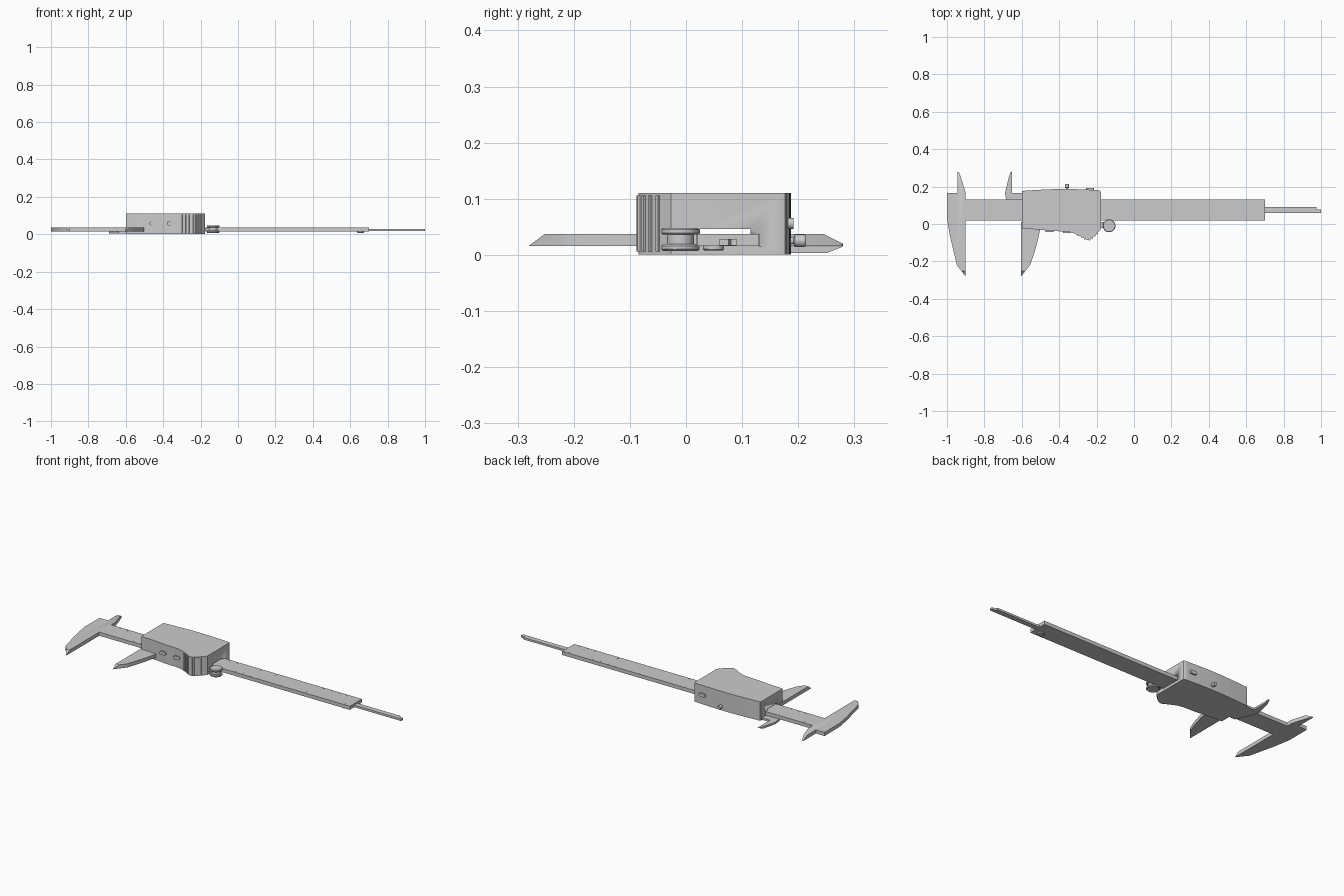
import bpy, bmesh, math
from mathutils import Vector

if "Cube" in bpy.data.objects:
    bpy.data.objects.remove(bpy.data.objects["Cube"], do_unlink=True)

GREY = (0.6, 0.6, 0.6, 1)
steel = bpy.data.materials.new("light_grey")
steel.use_nodes = True
steel.diffuse_color = GREY
steel.node_tree.nodes["Principled BSDF"].inputs["Base Color"].default_value = GREY


def finish(name, bm, smooth=True):
    bmesh.ops.recalc_face_normals(bm, faces=bm.faces)
    mesh = bpy.data.meshes.new(name)
    bm.to_mesh(mesh)
    bm.free()
    obj = bpy.data.objects.new(name, mesh)
    bpy.context.collection.objects.link(obj)
    mesh.materials.append(steel)
    if smooth:
        bpy.ops.object.select_all(action='DESELECT')
        obj.select_set(True)
        bpy.context.view_layer.objects.active = obj
        bpy.ops.object.shade_smooth_by_angle(angle=math.radians(30))
    return obj


def prism(name, outline, z0, z1, cuts=()):
    """Extrude an outline; each cut (point, outward normal) planes a bevel off it."""
    bm = bmesh.new()
    face = bm.faces.new([bm.verts.new((x, y, z0)) for x, y in outline])
    top = bmesh.ops.extrude_face_region(bm, geom=[face])
    bmesh.ops.translate(bm, vec=(0, 0, z1 - z0),
                        verts=[v for v in top["geom"] if isinstance(v, bmesh.types.BMVert)])
    for point, normal in cuts:
        cut = bmesh.ops.bisect_plane(bm, geom=bm.verts[:] + bm.edges[:] + bm.faces[:],
                                     plane_co=point, plane_no=normal, clear_outer=True)
        edges = [e for e in cut["geom_cut"] if isinstance(e, bmesh.types.BMEdge)]
        bmesh.ops.holes_fill(bm, edges=edges)
    return finish(name, bm)


def box(name, x0, x1, y0, y1, z0, z1):
    return prism(name, [(x0, y0), (x1, y0), (x1, y1), (x0, y1)], z0, z1)


def lathe(name, profile, centre, axis='Z', steps=32):
    """Spin (radius, height) pairs about an axis through centre."""
    bm = bmesh.new()
    verts = [bm.verts.new((r, 0, h)) for r, h in profile]
    edges = [bm.edges.new(pair) for pair in zip(verts, verts[1:])]
    bmesh.ops.spin(bm, geom=verts + edges, cent=(0, 0, 0), axis=(0, 0, 1),
                   angle=math.tau, steps=steps)
    bmesh.ops.remove_doubles(bm, verts=bm.verts, dist=1e-5)
    obj = finish(name, bm)
    obj.location = centre
    if axis == 'Y':
        obj.rotation_euler.x = -math.pi / 2
    return obj


def smooth_path(points, steps=5):
    """Catmull-Rom curve through the points."""
    pts = [Vector(p) for p in points]
    pts = [2 * pts[0] - pts[1]] + pts + [2 * pts[-1] - pts[-2]]
    out = []
    for a, b, c, d in zip(pts, pts[1:], pts[2:], pts[3:]):
        for i in range(steps):
            t = i / steps
            out.append(0.5 * (2 * b + (c - a) * t + (2 * a - 5 * b + 4 * c - d) * t * t
                              + (3 * b - a - 3 * c + d) * t ** 3))
    return out + [pts[-2]]


LOW, HIGH = 0.016, 0.037   # underside and top of the beam

# Beam and fixed jaws
fixed = [(-1, 0.165), (-1, 0.03), (-0.985, -0.06), (-0.947, -0.22), (-0.9, -0.28),
         (-0.9, 0.02), (0.7, 0.02), (0.7, 0.13), (-0.9, 0.13), (-0.9, 0.165),
         (-0.91, 0.2), (-0.927, 0.255), (-0.937, 0.278), (-0.945, 0.28), (-0.945, 0.165)]
tip_bevel = ((0, -0.28, LOW), (0, -0.6, 0.8))
prong_bevel = ((0, 0.245, HIGH), (0, 0.4, 0.8))
prism("beam_and_fixed_jaw", fixed, LOW, HIGH, [tip_bevel, prong_bevel])

# Sliding jaws
curve = smooth_path([(-0.5, -0.02), (-0.515, -0.09), (-0.535, -0.16), (-0.556, -0.22)], 3)
prism("sliding_lower_jaw", [(-0.604, 0.01), (-0.604, -0.28)] + curve[::-1] + [(-0.5, 0.01)],
      LOW, HIGH, [tip_bevel])
prism("sliding_upper_jaw", [(-0.59, 0.03), (-0.59, 0.165), (-0.652, 0.165), (-0.652, 0.28),
                            (-0.66, 0.278), (-0.668, 0.255), (-0.69, 0.165), (-0.682, 0.12),
                            (-0.64, 0.03)],
      0.003, 0.0145, [((0, 0.25, 0.003), (0, 0.35, -0.9))])

# Housing with a contoured thumb grip
lower = smooth_path([(-0.6, -0.025), (-0.52, -0.029), (-0.44, -0.037), (-0.345, -0.043),
                     (-0.29, -0.064), (-0.245, -0.085), (-0.21, -0.063), (-0.177, -0.027)])
upper = smooth_path([(-0.186, 0.18), (-0.28, 0.185), (-0.39, 0.187), (-0.5, 0.183), (-0.596, 0.177)])
housing = prism("housing", lower + [(-0.177, 0.168), (-0.179, 0.176)] + upper + [(-0.6, 0.173)], 0.001, 0.11)
for y0, y1, z0, z1 in ((0.019, 0.131, 0.0155, 0.0375), (0.025, 0.115, 0.03, 0.046)):
    cutter = box("slot_cutter", -0.8, 0, y0, y1, z0, z1)
    cutter.hide_render = True
    mod = housing.modifiers.new("slot", 'BOOLEAN')
    mod.operation, mod.solver, mod.object = 'DIFFERENCE', 'EXACT', cutter
    bpy.context.view_layer.objects.active = housing
    bpy.ops.object.modifier_apply(modifier=mod.name)
    bpy.data.objects.remove(cutter, do_unlink=True)

# Grip ribs following the bulge
for i in (19, 21, 23, 26, 28, 30, 32):
    along = (lower[i + 1] - lower[i - 1]).normalized()
    out = Vector((along.y, -along.x))
    corners = [lower[i] + along * a + out * b
               for a, b in ((-0.004, -0.004), (0.004, -0.004), (0.003, 0.004), (-0.003, 0.004))]
    prism("grip_rib", corners, 0.006, 0.106)


# Pill-shaped push buttons
def button(name, x, y, z, depth=0.014, half=0.011, r=0.01):
    bm = bmesh.new()
    ring = []
    for i in range(24):
        a = math.tau * (i + 0.5) / 24
        ring.append((x + math.copysign(half, math.cos(a)) + r * math.cos(a), z + r * math.sin(a)))
    back, front = ([bm.verts.new((px, y + s * depth / 2, pz)) for px, pz in ring] for s in (-1, 1))
    bm.faces.new(back)
    bm.faces.new(front)
    for i in range(24):
        j = (i + 1) % 24
        bm.faces.new((back[i], back[j], front[j], front[i]))
    finish(name, bm)


button("front_button_a", -0.452, -0.036, 0.058)
button("front_button_b", -0.36, -0.042, 0.058)
button("back_button", -0.235, 0.185, 0.056)

# Lock screw on the back
lathe("lock_screw", [(0, 0), (0.006, 0), (0.006, 0.014), (0.011, 0.016), (0.011, 0.033),
                     (0.009, 0.036), (0, 0.036)], (-0.358, 0.178, 0.025), 'Y', 20)

# Thumb roller and its bracket
lathe("thumb_roller", [(0, 0.007), (0.031, 0.007), (0.034, 0.01), (0.034, 0.016), (0.031, 0.019),
                       (0.024, 0.019), (0.024, 0.036), (0.031, 0.036), (0.034, 0.039),
                       (0.034, 0.045), (0.031, 0.048), (0, 0.048)], (-0.133, -0.01, 0))
box("roller_bracket", -0.19, -0.13, -0.022, 0.012, 0.021, 0.034)

# Depth rod with a notched tip, and the end-stop screw
prism("depth_rod", [(0.6, 0.06), (1, 0.06), (1, 0.076), (0.975, 0.08), (0.975, 0.09), (0.6, 0.09)],
      0.0165, 0.028)
lathe("end_stop_screw", [(0, 0.008), (0.017, 0.008), (0.019, 0.01), (0.019, 0.018), (0, 0.018)],
      (0.655, 0.049, 0), steps=24)

# Graduation marks along both beam edges
for i in range(31):
    x = -0.84 + i * 0.05
    if x < -0.62 or x > -0.16:
        size = 0.02 if i % 5 == 0 else 0.012
        box("front_mark", x, x + 0.003, 0.021, 0.021 + size, HIGH - 0.001, HIGH + 0.0004)
        box("back_mark", x, x + 0.003, 0.129 - size, 0.129, HIGH - 0.001, HIGH + 0.0004)
